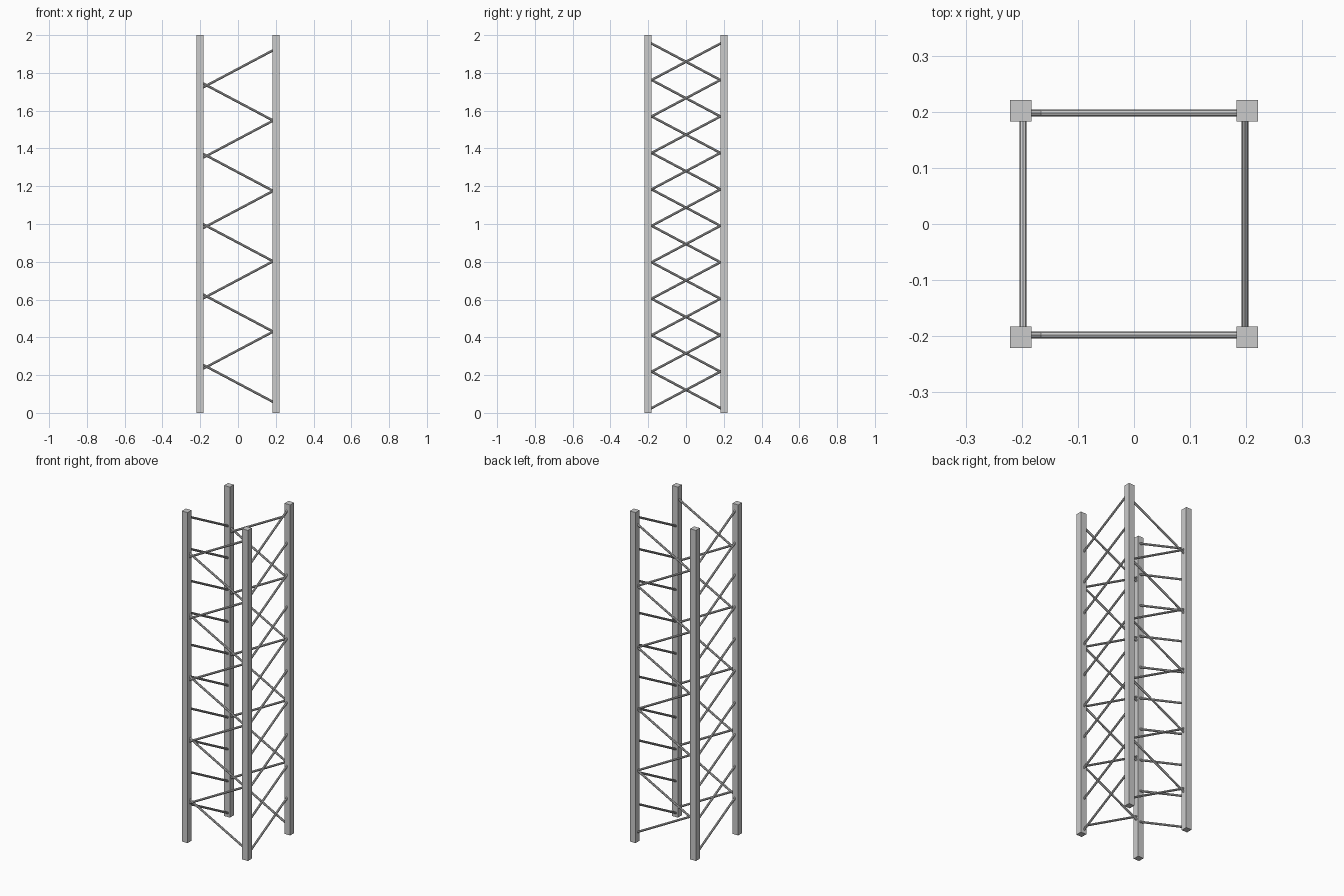
import bpy
from mathutils import Vector

if "Cube" in bpy.data.objects:
    bpy.data.objects.remove(bpy.data.objects["Cube"])

POST = 0.202    # post centre offset
HALF = 0.019    # post half width
PLANE = 0.198   # plane in which the braces lie
END = 0.195     # brace ends are buried in the posts
SLOPE = 0.53


def rod(name, a, b, radius=0.0064):
    a, b = Vector(a), Vector(b)
    d = b - a
    bpy.ops.mesh.primitive_cylinder_add(vertices=8, radius=radius, depth=d.length,
                                        location=(a + b) / 2)
    ob = bpy.context.object
    ob.name = name
    ob.rotation_euler = d.to_track_quat('Z', 'Y').to_euler()
    return ob


# four corner posts
for sx, side in ((-1, "left"), (1, "right")):
    for sy, end in ((-1, "front"), (1, "back")):
        bpy.ops.mesh.primitive_cube_add(size=1, location=(sx * POST, sy * POST, 1))
        post = bpy.context.object
        post.name = f"{end}_{side}_post"
        post.scale = (2 * HALF, 2 * HALF, 2)

# front and back zigzag braces, meeting at the right posts
for sy, face in ((-1, "front"), (1, "back")):
    for i in range(10):
        node = 1.92 - 0.1862 * (i + i % 2)          # height at the right post
        s = SLOPE if i % 2 == 0 else -SLOPE
        height = lambda x: node + s * (x - 0.186)
        rod(f"{face}_brace_{i + 1}",
            (END, sy * PLANE, height(END)), (-END, sy * PLANE, height(-END)))

# parallel side braces, leaning opposite ways on the two sides
for sx, side in ((-1, "left"), (1, "right")):
    for i in range(10):
        mid = 1.859 - 0.193 * i
        rise = sx * SLOPE * END
        rod(f"{side}_brace_{i + 1}",
            (sx * PLANE, -END, mid - rise), (sx * PLANE, END, mid + rise))
